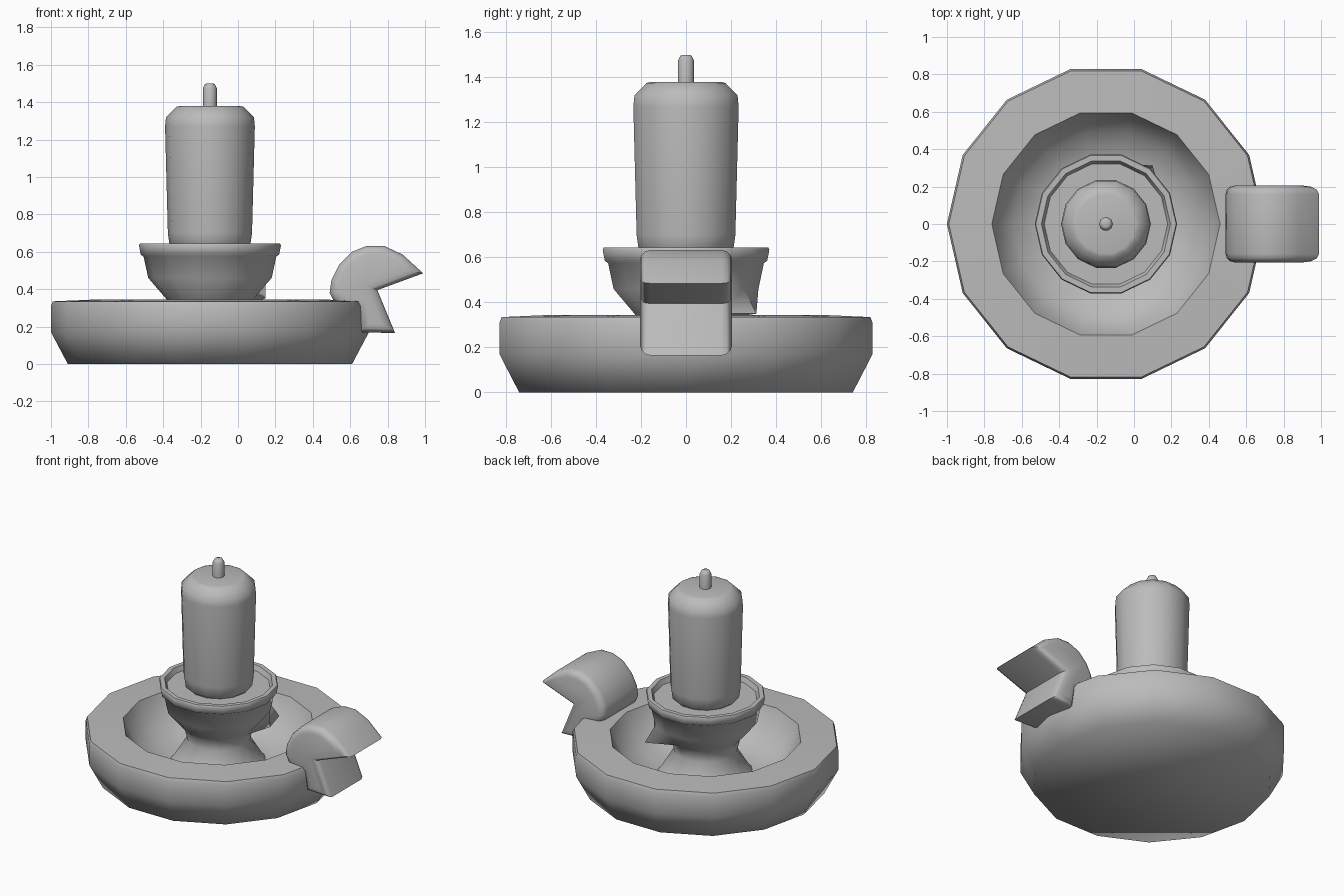
import bpy, bmesh, math

SIDES = 14
CENTRE_X = -0.15

cube = bpy.data.objects.get("Cube")
if cube:
    bpy.data.objects.remove(cube, do_unlink=True)

grey = bpy.data.materials.new("plain grey")
grey.use_nodes = True
GREY = (0.5, 0.5, 0.5, 1)
grey.diffuse_color = GREY
grey.node_tree.nodes["Principled BSDF"].inputs["Base Color"].default_value = GREY


def finish(name, bm, angle=65):
    """Turn a bmesh into a named, smoothed object."""
    bmesh.ops.recalc_face_normals(bm, faces=bm.faces)
    mesh = bpy.data.meshes.new(name)
    bm.to_mesh(mesh)
    bm.free()
    mesh.materials.append(grey)
    obj = bpy.data.objects.new(name, mesh)
    bpy.context.collection.objects.link(obj)
    bpy.ops.object.select_all(action='DESELECT')
    obj.select_set(True)
    bpy.context.view_layer.objects.active = obj
    bpy.ops.object.shade_smooth_by_angle(angle=math.radians(angle))
    return obj


def turned(profile, sides=SIDES, dents=None):
    """Revolve (radius, height) points; dents maps (ring, side) to a radius."""
    bm = bmesh.new()
    rings = []
    for i, (radius, z) in enumerate(profile):
        ring = []
        for k in range(sides):
            a = math.tau * k / sides
            r = (dents or {}).get((i, k), radius)
            ring.append(bm.verts.new((CENTRE_X + r * math.cos(a), r * math.sin(a), z)))
        rings.append(ring)
    for low, high in zip(rings, rings[1:]):
        for k in range(sides):
            n = (k + 1) % sides
            bm.faces.new((low[k], low[n], high[n], high[k]))
    bm.faces.new(rings[0])
    bm.faces.new(rings[-1])
    return bm


# Wide dish with a thick rim and a sunken bowl
finish("dish", turned([
    (0.76, 0), (0.85, 0.17), (0.85, 0.31), (0.84, 0.335),
    (0.61, 0.345), (0.595, 0.31), (0.5, 0.14), (0.3, 0.09)]))

# Flared stem and cup, with one pulled-out lump under the cup
finish("stem_cup", turned([
    (0.32, 0.07), (0.28, 0.12), (0.2, 0.25), (0.22, 0.33), (0.235, 0.35),
    (0.33, 0.46), (0.355, 0.575), (0.37, 0.585), (0.38, 0.635), (0.375, 0.643),
    (0.345, 0.643), (0.33, 0.61)],
    dents={(4, 1): 0.33, (4, 2): 0.4}), 50)

# Candle with rounded shoulders
finish("candle", turned([
    (0.18, 0.6), (0.215, 0.63), (0.225, 0.7), (0.24, 1.27), (0.235, 1.32),
    (0.18, 1.375), (0.16, 1.38)]))

# Wick
finish("wick", turned([
    (0.037, 1.36), (0.037, 1.475), (0.026, 1.497), (0.015, 1.5)], sides=10))

# Curled thumb handle: side outline extruded across y, then rounded edges
outline = [(0.66, 0.17), (0.84, 0.165), (0.745, 0.395), (0.99, 0.485),
           (0.88, 0.585), (0.78, 0.632), (0.69, 0.632), (0.61, 0.6),
           (0.54, 0.53), (0.5, 0.45), (0.49, 0.38), (0.52, 0.32), (0.64, 0.29)]
bm = bmesh.new()
cap = bm.faces.new([bm.verts.new((x, -0.205, z)) for x, z in outline])
extruded = bmesh.ops.extrude_face_region(bm, geom=[cap], use_keep_orig=True)
for v in extruded["geom"]:
    if isinstance(v, bmesh.types.BMVert):
        v.co.y = 0.205
rims = [e for e in bm.edges if abs(e.verts[0].co.y - e.verts[1].co.y) < 0.01]
bmesh.ops.bevel(bm, geom=rims, offset=0.045, segments=3, profile=0.5, affect='EDGES')
finish("thumb_handle", bm, 50)
